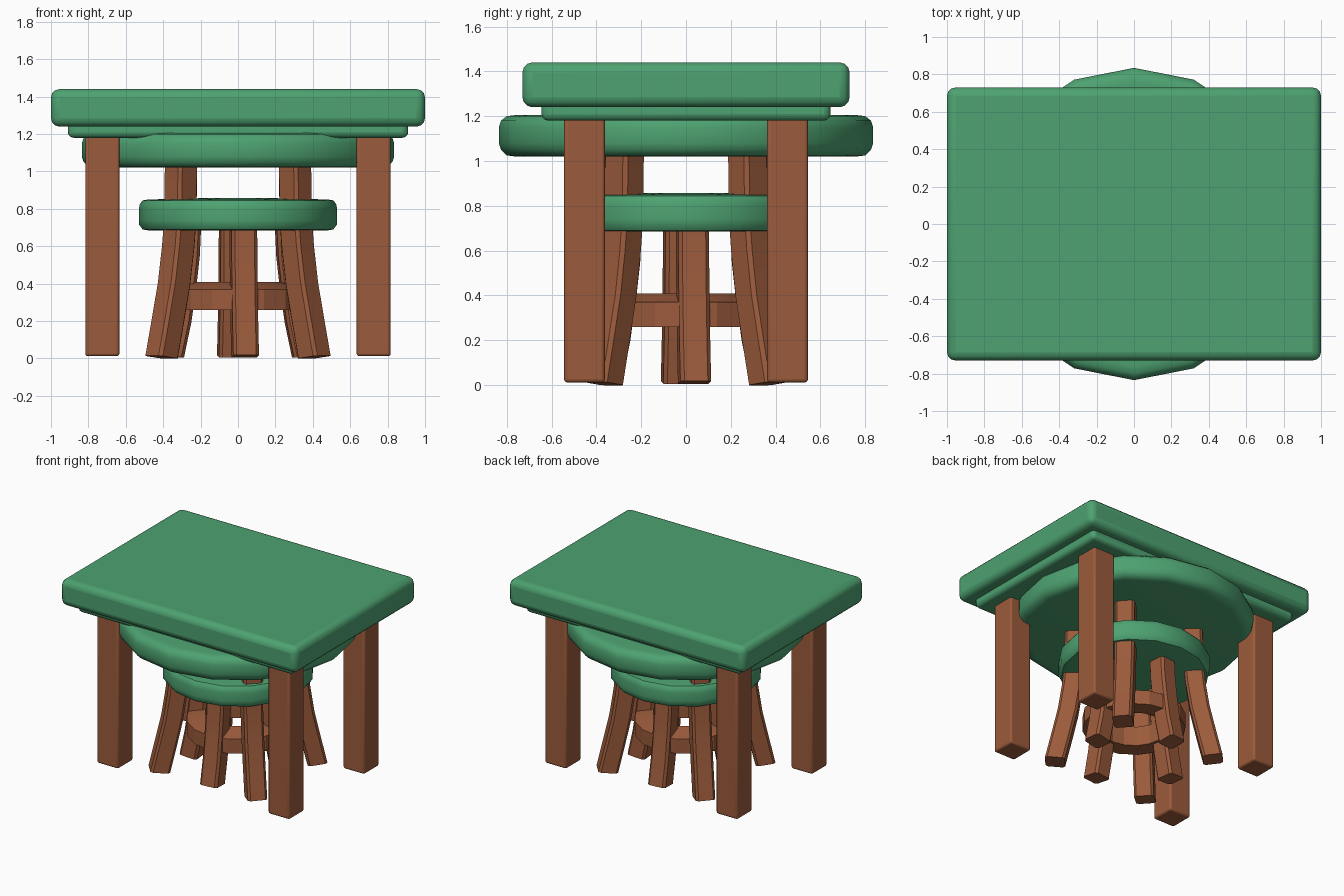
import bpy, bmesh, math
from mathutils import Vector

if "Cube" in bpy.data.objects:
    bpy.data.objects.remove(bpy.data.objects["Cube"])

def material(name, rgb):
    m = bpy.data.materials.new(name)
    m.diffuse_color = (*rgb, 1)
    m.use_nodes = True
    m.node_tree.nodes["Principled BSDF"].inputs["Base Color"].default_value = m.diffuse_color
    return m

GREEN = material("green_paint", (0.075, 0.36, 0.165))
BROWN = material("brown_wood", (0.33, 0.105, 0.045))

def finish(name, bm, mat, bevel=0.0, segments=3, angle=40):
    bmesh.ops.recalc_face_normals(bm, faces=bm.faces)
    me = bpy.data.meshes.new(name)
    bm.to_mesh(me)
    bm.free()
    ob = bpy.data.objects.new(name, me)
    bpy.context.collection.objects.link(ob)
    me.materials.append(mat)
    if bevel:
        mod = ob.modifiers.new("soft_edges", 'BEVEL')
        mod.width, mod.segments = bevel, segments
        mod.limit_method, mod.angle_limit = 'ANGLE', math.radians(40)
    bpy.context.view_layer.objects.active = ob
    ob.select_set(True)
    bpy.ops.object.shade_smooth_by_angle(angle=math.radians(angle))
    ob.select_set(False)
    return ob

def box(name, lo, hi, mat, bevel):
    bm = bmesh.new()
    bmesh.ops.create_cube(bm, size=1)
    for v in bm.verts:
        v.co = Vector([(a + b) / 2 + c * (b - a) for a, b, c in zip(lo, hi, v.co)])
    return finish(name, bm, mat, bevel)

def lathe(name, profile, sides, mat, closed=False, turn=0.0, angle=40):
    """Revolve an (r, z) profile; open profiles are capped at both ends."""
    bm = bmesh.new()
    rings = []
    for r, z in profile:
        rings.append([bm.verts.new((r * math.cos(turn + math.tau * i / sides),
                                    r * math.sin(turn + math.tau * i / sides), z))
                      for i in range(sides)])
    pairs = list(zip(rings, rings[1:])) + ([(rings[-1], rings[0])] if closed else [])
    for a, b in pairs:
        for i in range(sides):
            j = (i + 1) % sides
            bm.faces.new((a[i], a[j], b[j], b[i]))
    if not closed:
        bm.faces.new(rings[0])
        bm.faces.new(rings[-1])
    return finish(name, bm, mat, angle=angle)

def splayed_leg(name, path, azimuth, size, mat):
    """Sweep a chamfered square along an (r, z) path that leans outwards."""
    h, c = size / 2, size * 0.12
    section = [(h, h - c), (h - c, h), (c - h, h), (-h, h - c),
               (-h, c - h), (c - h, -h), (h - c, -h), (h, c - h)]
    out = Vector((math.cos(azimuth), math.sin(azimuth), 0))
    side = Vector((-out.y, out.x, 0))
    bm = bmesh.new()
    rings = []
    for k, (r, z) in enumerate(path):
        (r0, z0), (r1, z1) = path[max(k - 1, 0)], path[min(k + 1, len(path) - 1)]
        slope = (r1 - r0) / (z1 - z0)
        rings.append([bm.verts.new(out * (r + u) + side * v + Vector((0, 0, z - 0.5 * slope * u)))
                      for u, v in section])
    for a, b in zip(rings, rings[1:]):
        for i in range(8):
            j = (i + 1) % 8
            bm.faces.new((a[i], a[j], b[j], b[i]))
    bm.faces.new(rings[0])
    bm.faces.new(rings[-1])
    return finish(name, bm, mat, angle=30)

# Rectangular table: top, apron plate and four straight legs
box("rectangular_top", (-1, -0.73, 1.24), (1, 0.73, 1.44), GREEN, 0.045)
box("rectangular_apron", (-0.91, -0.645, 1.18), (0.91, 0.645, 1.30), GREEN, 0.03)
for sx in (-1, 1):
    for sy in (-1, 1):
        x, y = sx * 0.725, sy * 0.453
        box("straight_leg", (x - 0.091, y - 0.091, 0.012), (x + 0.091, y + 0.091, 1.22), BROWN, 0.015)

# Round table: sixteen-sided top and four splayed legs on the diagonals
lathe("round_top", [(0.76, 1.02), (0.80, 1.025), (0.825, 1.05), (0.835, 1.08), (0.835, 1.15),
                    (0.825, 1.18), (0.80, 1.20), (0.76, 1.205)], 16, GREEN)
table_path = [(0.55, 0.007), (0.505, 0.2), (0.46, 0.4), (0.43, 0.6), (0.415, 0.75), (0.41, 1.04)]
for deg in (42, 138, 222, 318):
    splayed_leg("round_table_leg", table_path, math.radians(deg), 0.138, BROWN)

# Stool: seat, four splayed legs and a ring stretcher
lathe("stool_seat", [(0.48, 0.685), (0.51, 0.69), (0.528, 0.715), (0.53, 0.74), (0.53, 0.80),
                     (0.525, 0.825), (0.51, 0.845), (0.48, 0.85), (0.2, 0.857)], 16, GREEN)
stool_path = [(0.365, 0.012), (0.325, 0.2), (0.297, 0.4), (0.28, 0.55), (0.272, 0.72)]
for k in range(4):
    splayed_leg("stool_leg", stool_path, math.radians(6 + 90 * k), 0.138, BROWN)
lathe("ring_stretcher", [(0.36, 0.26), (0.36, 0.37), (0.23, 0.41), (0.23, 0.26)], 16, BROWN,
      closed=True, angle=20)
